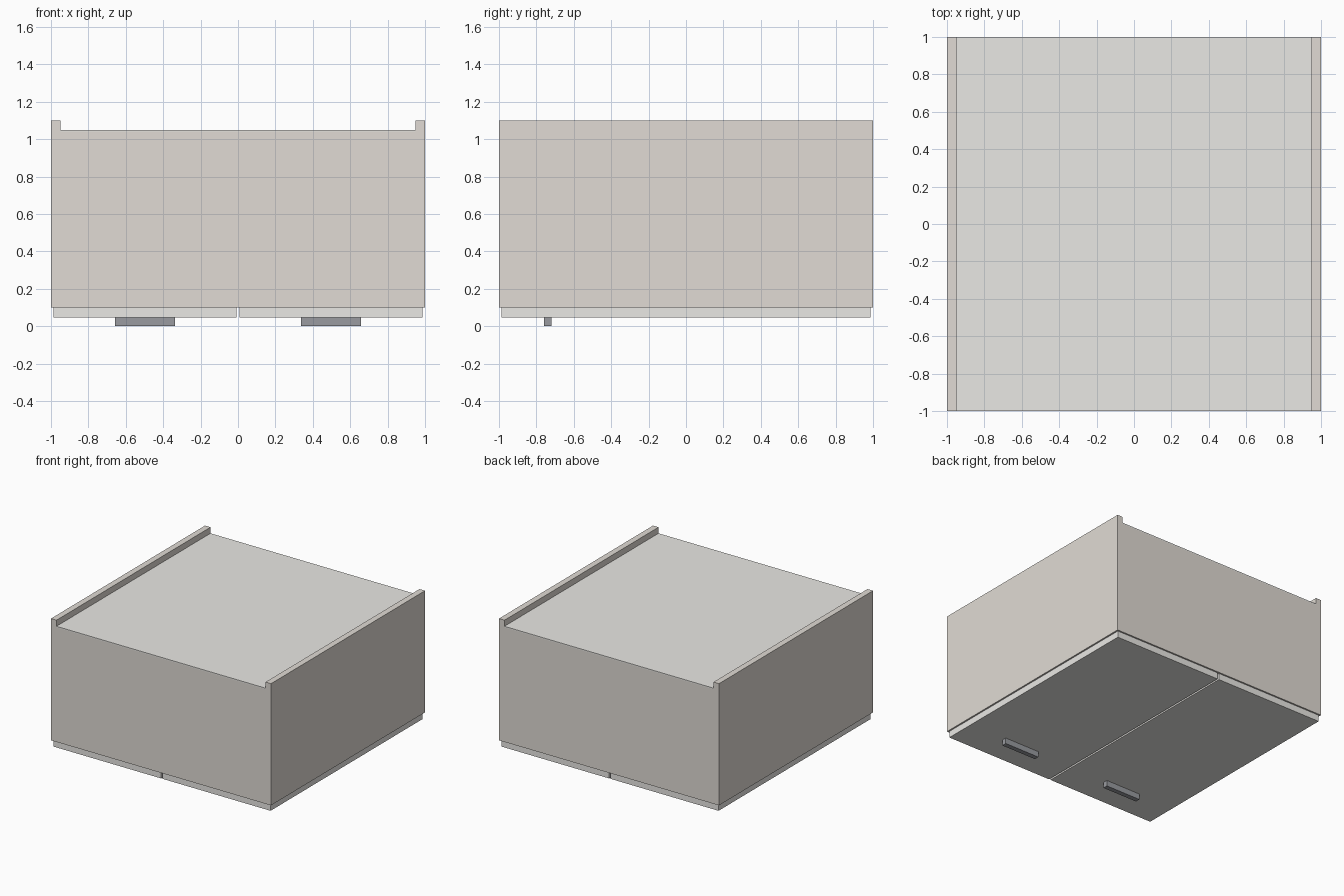
import bpy

if "Cube" in bpy.data.objects:
    bpy.data.objects.remove(bpy.data.objects["Cube"])


def material(name, rgb):
    m = bpy.data.materials.new(name)
    m.diffuse_color = (*rgb, 1)
    m.use_nodes = True
    m.node_tree.nodes["Principled BSDF"].inputs["Base Color"].default_value = m.diffuse_color
    return m


beige = material("beige_board", (0.75, 0.71, 0.66))
pale = material("pale_board", (0.82, 0.81, 0.78))
metal = material("dark_metal", (0.32, 0.33, 0.35))


def box(name, x, y, z, mat):
    """Box from (min, max) ranges on each axis."""
    bpy.ops.mesh.primitive_cube_add(size=1, location=[sum(r) / 2 for r in (x, y, z)])
    ob = bpy.context.object
    ob.name = name
    ob.scale = [r[1] - r[0] for r in (x, y, z)]
    bpy.ops.object.transform_apply(location=False, rotation=False, scale=True)
    ob.data.materials.append(mat)
    return ob


def mirrored(side, a, b):
    return (a, b) if side > 0 else (-b, -a)


# Cabinet lies on its doors, with the recessed back panel facing up
box("back_panel", (-0.95, 0.95), (-1, 1), (1.04, 1.05), pale)

for s, lr, end in ((-1, "left", "lower"), (1, "right", "upper")):
    # Carcass boards
    box(f"{lr}_side_panel", mirrored(s, 0.95, 1), (-1, 1), (0.1, 1.1), beige)
    box(f"{end}_end_panel", (-0.95, 0.95), mirrored(s, 0.95, 1), (0.1, 1.04), beige)
    # Door and its bar handle
    box(f"{lr}_door", mirrored(s, 0.007, 0.987), (-0.987, 0.987), (0.047, 0.1), pale)
    box(f"{lr}_handle", mirrored(s, 0.337, 0.657), (-0.76, -0.72), (0, 0.047), metal)
